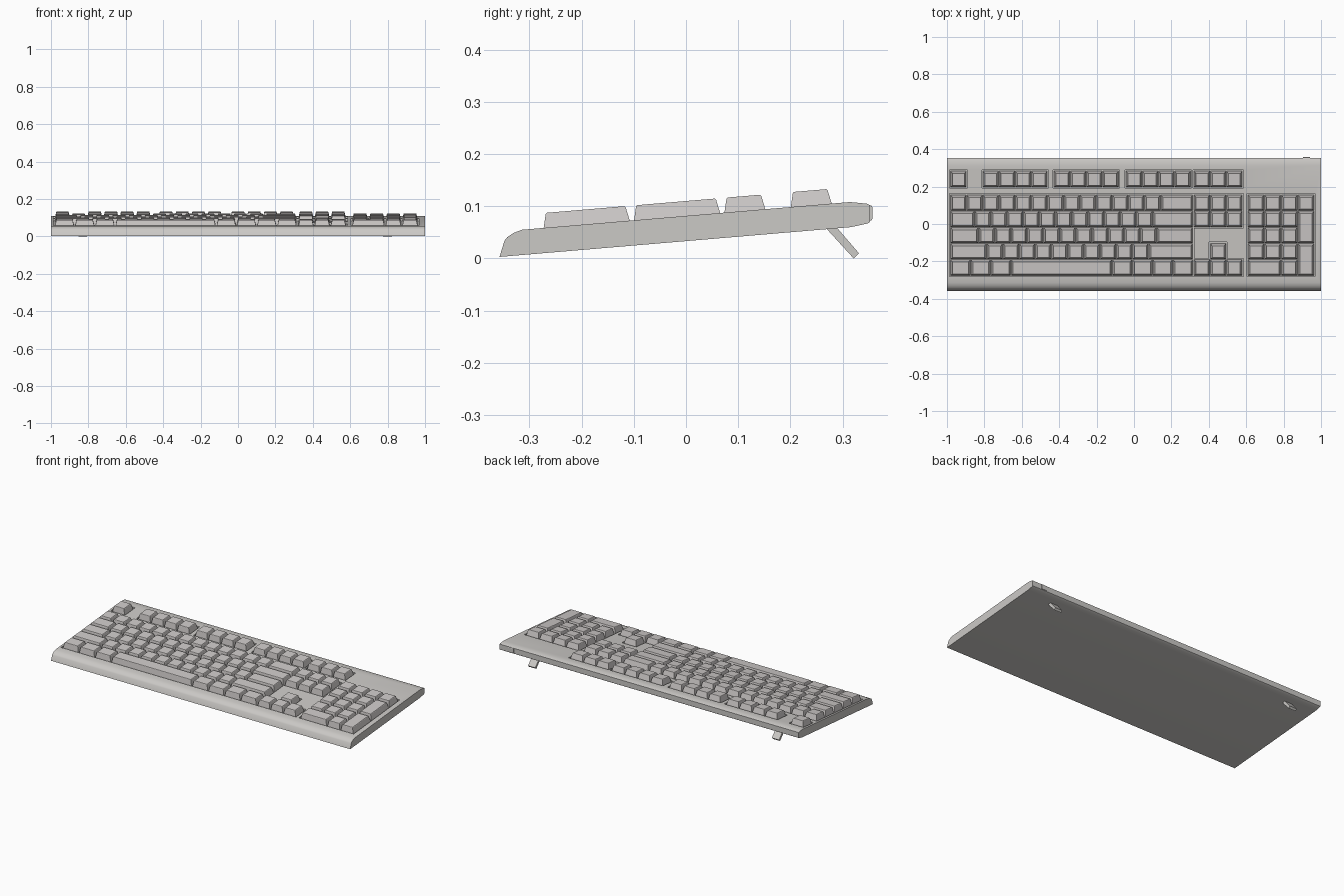
import bpy, bmesh

if "Cube" in bpy.data.objects:
    bpy.data.objects.remove(bpy.data.objects["Cube"], do_unlink=True)

U = 0.0865          # key pitch
TOP = 0.157         # back edge of the main key rows
WELL = 0.012        # depth of the key wells


def deck(y):
    """Height of the sloping top face."""
    return 0.0815 + 0.0845 * y


def material(name, rgb):
    m = bpy.data.materials.new(name)
    m.use_nodes = True
    m.diffuse_color = (*rgb, 1)
    m.node_tree.nodes["Principled BSDF"].inputs["Base Color"].default_value = (*rgb, 1)
    return m


case_mat = material("warm grey case", (0.60, 0.585, 0.565))
key_mat = material("pale grey keys", (0.61, 0.585, 0.575))


def finish(name, bm, mat):
    bmesh.ops.recalc_face_normals(bm, faces=bm.faces)
    mesh = bpy.data.meshes.new(name)
    bm.to_mesh(mesh)
    bm.free()
    mesh.materials.append(mat)
    ob = bpy.data.objects.new(name, mesh)
    bpy.context.collection.objects.link(ob)
    return ob


def loft(bm, rings):
    """Skin a stack of equal rings of points and cap both ends."""
    rows = [[bm.verts.new(p) for p in ring] for ring in rings]
    n = len(rows[0])
    for a, b in zip(rows, rows[1:]):
        for i in range(n):
            j = (i + 1) % n
            bm.faces.new((a[i], a[j], b[j], b[i]))
    bm.faces.new(rows[0])
    bm.faces.new(rows[-1])


def extrude_x(name, profile, x0, x1, mat):
    bm = bmesh.new()
    loft(bm, [[(x, y, z) for y, z in profile] for x in (x0, x1)])
    return finish(name, bm, mat)


def slab(x0, x1, y0, y1, h):
    """Rectangle lying parallel to the deck at height h above it."""
    return [(x, y, deck(y) + h) for x, y in ((x0, y0), (x1, y0), (x1, y1), (x0, y1))]


def add_key(bm, x, y, w, d):
    """Tapered keycap; x is its left edge, y its back edge."""
    rings = []
    for h, side, front, back in ((-WELL - 0.002, 0.001, 0.001, 0.001),
                                 (0.0265, 0.010, 0.007, 0.013),
                                 (0.0285, 0.012, 0.009, 0.015)):
        rings.append(slab(x + side, x + w - side, y - d + front, y - back, h))
    loft(bm, rings)


def key_block(name, keys):
    bm = bmesh.new()
    for key in keys:
        add_key(bm, *key)
    return finish(name, bm, key_mat)


# Case: side profile with a rounded front lip and a bevelled back
case = extrude_x("case", [
    (-0.357, 0.003), (-0.3475, 0.034), (-0.342, 0.041), (-0.330, 0.049),
    (-0.314, 0.055), (0.3135, 0.108), (0.346, 0.105), (0.352, 0.102),
    (0.352, 0.070), (0.348, 0.067), (0.3155, 0.060)], -1, 1, case_mat)

# Key layout
F_BACK = 0.284
NAV, PAD, PAD_U, LEFT = 0.320, 0.608, 0.089, -0.982
main_end = LEFT + 15 * U

function_starts = [(LEFT, 1), (-0.809, 4), (-0.428, 4), (-0.043, 4), (NAV, 3)]
function_keys = [(x + i * U, F_BACK, U, U) for x, n in function_starts for i in range(n)]

main_rows = [
    [1] * 13 + [2],
    [1.5] + [1] * 11 + [2.5],
    [1.75] + [1] * 11 + [2.25],
    [2.25] + [1] * 10 + [2.75],
    [1.25] * 3 + [6.25] + [1.25] * 4,
]
main_keys = []
for r, row in enumerate(main_rows):
    x = LEFT
    for w in row:
        main_keys.append((x, TOP - r * U, w * U, U))
        x += w * U

nav_cells = [(c, r) for r in (0, 1, 4) for c in range(3)] + [(1, 3)]
nav_keys = [(NAV + c * U, TOP - r * U, U, U) for c, r in nav_cells]

pad_cells = [(c, r, 1, 1) for r in range(4) for c in range(3)]
pad_cells += [(3, 0, 1, 1), (3, 1, 1, 2), (3, 3, 1, 2), (0, 4, 2, 1), (2, 4, 1, 1)]
pad_keys = [(PAD + c * PAD_U, TOP - r * U, w * PAD_U, d * U) for c, r, w, d in pad_cells]

key_block("function_keys", function_keys)
key_block("main_keys", main_keys)
key_block("navigation_and_arrow_keys", nav_keys)
key_block("number_pad_keys", pad_keys)

# Recessed wells around each group: left, right, front, back
row5 = TOP - 5 * U
wells = [(x, x + n * U, F_BACK - U, F_BACK) for x, n in function_starts]
wells += [
    (LEFT, main_end, row5, TOP),
    (NAV, NAV + 3 * U, TOP - 2 * U, TOP),
    (NAV, NAV + 3 * U, row5, TOP - 4 * U),
    (NAV + U, NAV + 2 * U, row5 + U / 2, TOP - 3 * U),
    (PAD, PAD + 4 * PAD_U, row5, TOP),
]
M = 0.005
for x0, x1, y0, y1 in wells:
    bm = bmesh.new()
    loft(bm, [slab(x0 - M, x1 + M, y0 - M, y1 + M, h) for h in (-WELL, 0.05)])
    cutter = finish("well_cutter", bm, case_mat)
    cutter.hide_render = True
    cut = case.modifiers.new("well", "BOOLEAN")
    cut.operation, cut.solver, cut.object = "DIFFERENCE", "EXACT", cutter
    bpy.context.view_layer.objects.active = case
    bpy.ops.object.modifier_apply(modifier=cut.name)
    bpy.data.objects.remove(cutter, do_unlink=True)

bpy.ops.object.select_all(action="DESELECT")
case.select_set(True)
bpy.context.view_layer.objects.active = case
bpy.ops.object.shade_smooth_by_angle(angle=0.7)

# Fold-out feet under the back edge
foot = [(0.268, 0.058), (0.321, 0.0), (0.331, 0.010), (0.288, 0.060)]
for name, x in (("right_foot", -0.83), ("left_foot", 0.80)):
    extrude_x(name, foot, x - 0.024, x + 0.024, case_mat)

# Cable socket on the back
socket = [(0.34, 0.072), (0.355, 0.073), (0.357, 0.076),
          (0.357, 0.098), (0.355, 0.101), (0.34, 0.102)]
extrude_x("cable_socket", socket, 0.904, 0.940, case_mat)
